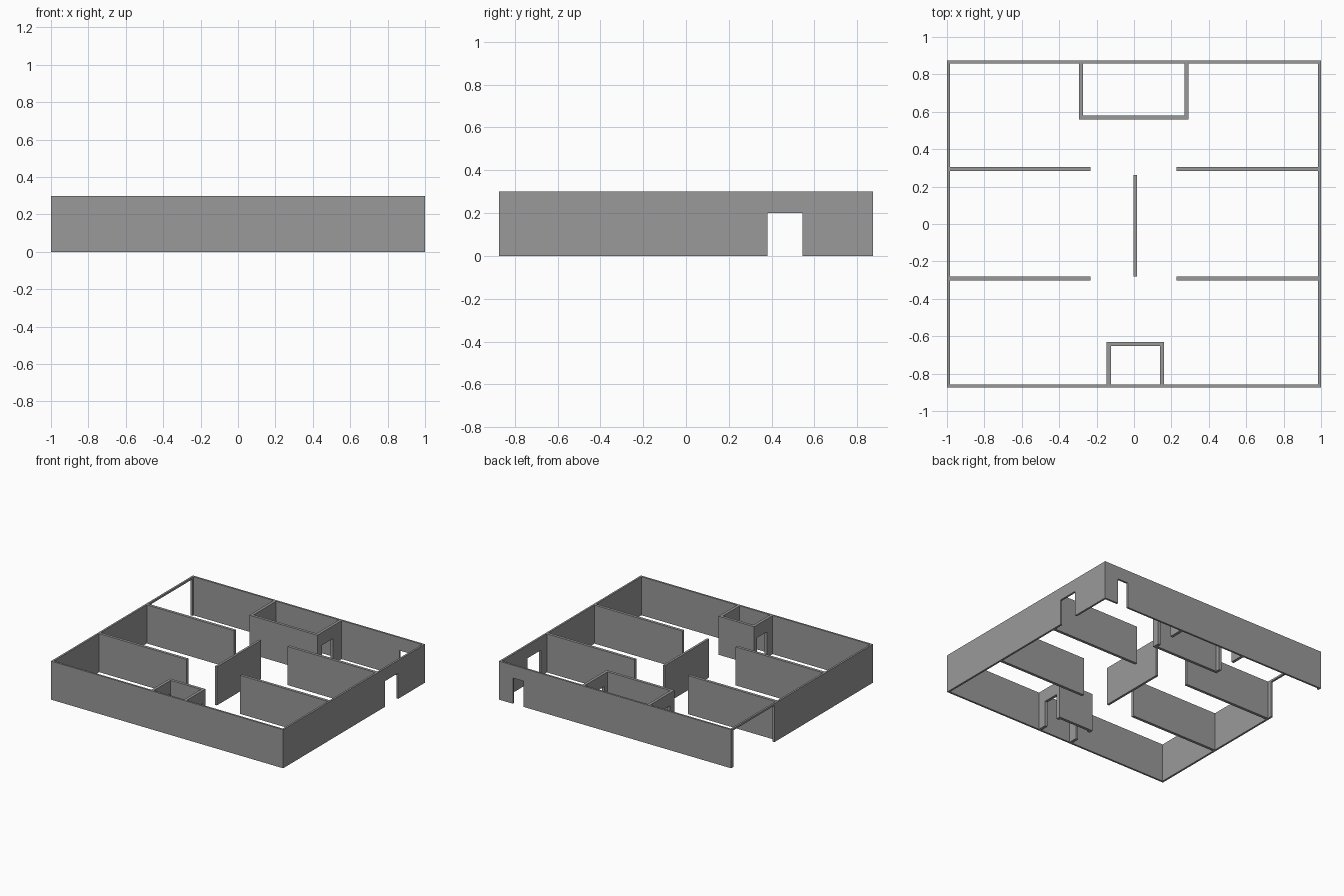
import bpy
import bmesh
from mathutils import Vector

if "Cube" in bpy.data.objects:
    bpy.data.objects.remove(bpy.data.objects["Cube"])

H = 0.30           # wall height
DOOR = 0.20        # door height
T = 0.015          # outer wall thickness
X, Y = 1.0, 0.873  # outer half sizes

# Dark grey for all walls
GREY = bpy.data.materials.new("dark_grey")
GREY.diffuse_color = (0.32, 0.32, 0.32, 1)
GREY.use_nodes = True
GREY.node_tree.nodes["Principled BSDF"].inputs["Base Color"].default_value = GREY.diffuse_color


def wall(name, axis, start, end, side, thick, openings=()):
    """Upright wall profile along an axis with notched openings, extruded to its thickness."""
    profile = [(start, 0)]
    for a, b, top in sorted(openings):
        profile += [(a, 0), (a, top), (b, top), (b, 0)]
    profile += [(end, 0), (end, H), (start, H)]
    bm = bmesh.new()
    if axis == 'X':
        points, push = [(u, side, z) for u, z in profile], Vector((0, thick, 0))
    else:
        points, push = [(side, u, z) for u, z in profile], Vector((thick, 0, 0))
    face = bm.faces.new([bm.verts.new(p) for p in points])
    ext = bmesh.ops.extrude_face_region(bm, geom=[face], use_keep_orig=True)
    moved = [g for g in ext["geom"] if isinstance(g, bmesh.types.BMVert)]
    bmesh.ops.translate(bm, vec=push, verts=moved)
    bmesh.ops.recalc_face_normals(bm, faces=bm.faces)
    mesh = bpy.data.meshes.new(name)
    bm.to_mesh(mesh)
    bm.free()
    mesh.materials.append(GREY)
    obj = bpy.data.objects.new(name, mesh)
    bpy.context.collection.objects.link(obj)
    return obj


# Outer shell: front is solid, back and right have doors, left has a wide opening
wall("front_wall", 'X', -X, X, -Y, T)
wall("back_wall", 'X', -X, X, Y - T, T, [(0.79, 0.88, DOOR)])
wall("right_wall", 'Y', -Y + T, Y - T, X - T, T, [(0.38, 0.543, DOOR)])
wall("left_wall", 'Y', -Y + T, Y - T, -X, T, [(0.34, 0.845, 0.285)])

# Four partitions between the side bays
for y, row in ((-0.302, "front"), (0.284, "back")):
    wall(row + "_left_partition", 'X', -X + T, -0.232, y, 0.022)
    wall(row + "_right_partition", 'X', 0.228, X - T, y, 0.022)

# Free-standing wall in the middle
wall("centre_wall", 'Y', -0.28, 0.263, -0.003, 0.018)


def closet(name, x0, x1, y_wall, y_face, t, door):
    """Small room against an outer wall, with a door in each side wall."""
    s = 1 if y_wall > y_face else -1
    wall(name + "_face", 'X', x0, x1, y_face, s * t)
    lo, hi = sorted((y_face + s * t, y_wall))
    for side, x in (("left", x0), ("right", x1 - t)):
        wall(name + "_" + side + "_side", 'Y', lo, hi, x, t, [door])


# Rooms built against the back and front walls
closet("back_room", -0.294, 0.292, Y - T, 0.559, 0.022, (0.615, 0.75, DOOR))
closet("front_room", -0.146, 0.16, -Y + T, -0.63, 0.022, (-0.79, -0.665, DOOR))
